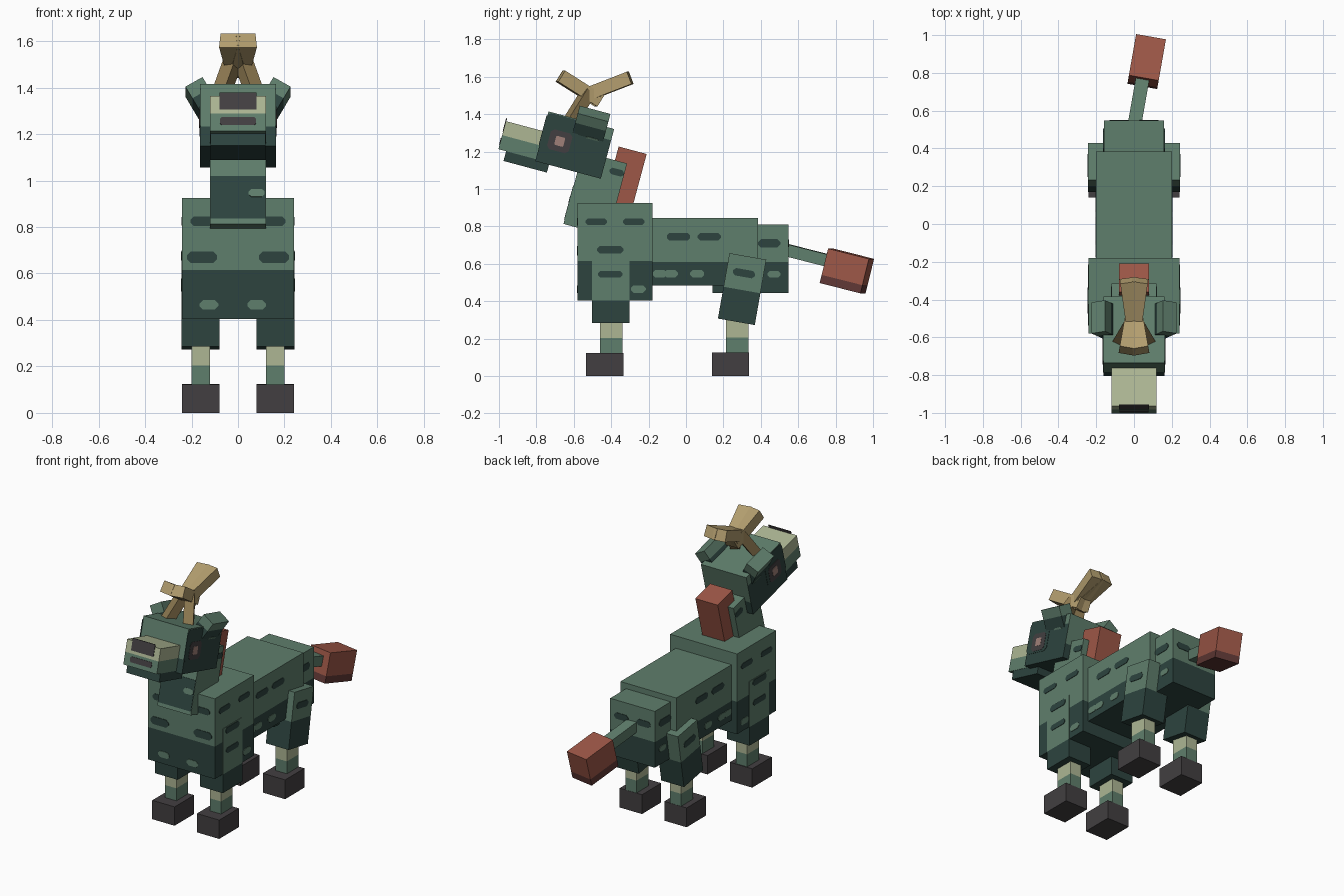
import bpy, bmesh, math
from mathutils import Matrix, Vector, Euler

if "Cube" in bpy.data.objects:
    bpy.data.objects.remove(bpy.data.objects["Cube"])


def material(name, rgb):
    m = bpy.data.materials.new(name)
    lin = [(c / 255 / 12.92 if c < 11 else ((c / 255 + 0.055) / 1.055) ** 2.4) for c in rgb]
    m.diffuse_color = (*lin, 1)
    m.use_nodes = True
    m.node_tree.nodes["Principled BSDF"].inputs["Base Color"].default_value = m.diffuse_color
    return m


GREEN = material("moss green", (95, 126, 108))
TEAL = material("dark teal", (45, 68, 63))
BEIGE = material("pale beige", (173, 182, 148))
TAN = material("antler tan", (178, 157, 110))
BROWN = material("antler base brown", (140, 120, 80))
CHAR = material("charcoal", (66, 63, 65))
RED = material("rust red", (157, 87, 71))
MAROON = material("dark rust", (96, 56, 53))
PINK = material("eye pink", (160, 128, 120))


def add_object(name, bm, matrix, mats):
    bmesh.ops.recalc_face_normals(bm, faces=bm.faces[:])
    mesh = bpy.data.meshes.new(name)
    bm.to_mesh(mesh)
    bm.free()
    for m in mats:
        mesh.materials.append(m)
    ob = bpy.data.objects.new(name, mesh)
    ob.matrix_world = matrix
    bpy.context.collection.objects.link(ob)


def box(name, size, center, mat, rot=(0, 0, 0), split=None, low=None, matrix=None, side_split=None):
    """Box turned by degrees; faces below local height split take the low colour."""
    if matrix is None:
        e = Euler([math.radians(a) for a in rot], 'XYZ')
        matrix = Matrix.Translation(center) @ e.to_matrix().to_4x4()
    bm = bmesh.new()
    bmesh.ops.create_cube(bm, size=1)
    bmesh.ops.scale(bm, vec=size, verts=bm.verts)
    if split is not None:
        side_split = split if side_split is None else side_split
        for h in {split, side_split}:
            bmesh.ops.bisect_plane(bm, geom=bm.verts[:] + bm.edges[:] + bm.faces[:],
                                   plane_co=(0, 0, h), plane_no=(0, 0, 1))
        for f in bm.faces:
            f.normal_update()
            h = side_split if abs(f.normal.x) > 0.5 else split
            f.material_index = int(f.calc_center_median().z < h)
    add_object(name, bm, matrix, [mat, low or mat])
    return matrix, size


def plate(name, part, face, a, z, w, h, mat, cut=0.35, t=0.006):
    """Thin cut-corner marking on a part's x or y face, at side/height a, z."""
    matrix, size = part
    axis, sign = face[0], 1 if face[1] == '+' else -1
    c = matrix.translation
    world = Vector((c.x, a, z)) if axis == 'x' else Vector((a, c.y, z))
    p = matrix.inverted() @ world
    if axis == 'x':
        p.x = sign * size[0] / 2
    else:
        p.y = sign * size[1] / 2
    k = cut * h
    corners = [(w / 2, h / 2 - k), (w / 2 - k, h / 2)]
    corners += [(-x, y) for x, y in reversed(corners)]
    corners += [(-x, -y) for x, y in corners]
    bm = bmesh.new()
    for_x = axis == 'x'
    vs = [bm.verts.new((p.x - t / 2, p.y + u, p.z + v) if for_x else (p.x + u, p.y - t / 2, p.z + v))
          for u, v in corners]
    f = bm.faces.new(vs)
    ext = bmesh.ops.extrude_face_region(bm, geom=[f])
    bmesh.ops.translate(bm, vec=(t, 0, 0) if for_x else (0, t, 0),
                        verts=[g for g in ext['geom'] if isinstance(g, bmesh.types.BMVert)])
    add_object(name, bm, matrix, [mat])


# Torso
chest = box("chest", (0.48, 0.4, 0.52), (0, -0.38, 0.665), GREEN, split=-0.05, low=TEAL)
belly = box("belly", (0.4, 0.6, 0.36), (0, 0.085, 0.665), GREEN, split=-0.055, low=TEAL)
rump = box("rump", (0.32, 0.405, 0.365), (0, 0.345, 0.627), GREEN, split=-0.017, low=TEAL)

# Neck, mane and head share one tilt
TILT = (-15, 0, 0)
neck = box("neck", (0.24, 0.245, 0.4), (0, -0.485, 0.975), GREEN, TILT)
box("mane", (0.16, 0.155, 0.4), (0, -0.337, 1.014), RED, TILT)
head = box("head", (0.325, 0.363, 0.275), (0, -0.595, 1.235), GREEN, TILT,
           split=-0.05, low=TEAL, side_split=0.075)
muzzle = box("muzzle", (0.24, 0.24, 0.155), (0, -0.867, 1.257), BEIGE, TILT, split=0, low=GREEN)
box("jaw", (0.236, 0.24, 0.06), (0, -0.852, 1.148), TEAL, TILT)

# Face and neck front markings
plate("nose", muzzle, 'y-', 0, 1.315, 0.16, 0.075, CHAR, 0)
plate("mouth", muzzle, 'y-', 0, 1.222, 0.155, 0.035, CHAR, 0.2)
plate("neck_bib", neck, 'y-', 0, 0.89, 0.238, 0.19, TEAL, 0)
plate("bib_spot", neck, 'y-', 0.08, 0.91, 0.07, 0.035, GREEN, t=0.009)

# Chest front and rump back markings
for x in (-0.155, 0.155):
    plate("chest_spot", chest, 'y-', x, 0.67, 0.13, 0.05, TEAL)
    plate("chest_high_spot", chest, 'y-', x, 0.825, 0.1, 0.04, TEAL)
for x in (-0.125, 0.08):
    plate("chest_low_spot", chest, 'y-', x, 0.465, 0.08, 0.04, GREEN)
for x in (-0.08, 0.08):
    plate("rump_back_spot", rump, 'y+', x, 0.71, 0.1, 0.04, TEAL)

for s, side, face in ((1, "right", 'x+'), (-1, "left", 'x-')):
    # Front leg
    leg = box(side + "_front_thigh", (0.163, 0.2, 0.415), (s * 0.1615, -0.403, 0.4925),
              GREEN, split=-0.0875, low=TEAL)
    box(side + "_front_shin", (0.08, 0.12, 0.18), (s * 0.16, -0.4, 0.2), BEIGE, split=0.003, low=GREEN)
    box(side + "_front_hoof", (0.16, 0.2, 0.122), (s * 0.16, -0.435, 0.061), CHAR)
    plate(side + "_front_leg_spot", leg, face, -0.405, 0.675, 0.14, 0.04, TEAL)
    plate(side + "_front_leg_low_spot", leg, face, -0.405, 0.545, 0.13, 0.035, TEAL)

    # Hind leg
    hind = box(side + "_hind_thigh", (0.163, 0.2, 0.355), (s * 0.1615, 0.3, 0.465), GREEN,
               (-10, 0, 0), split=-0.005, low=TEAL)
    box(side + "_hind_shin", (0.08, 0.12, 0.2), (s * 0.16, 0.275, 0.21), BEIGE, split=-0.005, low=GREEN)
    box(side + "_hind_hoof", (0.16, 0.197, 0.125), (s * 0.16, 0.238, 0.0625), CHAR)
    plate(side + "_hind_leg_spot", hind, face, 0.31, 0.55, 0.12, 0.04, TEAL)

    # Flank markings
    for y in (-0.48, -0.28):
        plate(side + "_shoulder_spot", chest, face, y, 0.825, 0.115, 0.035, TEAL)
    plate(side + "_shoulder_low_spot", chest, face, -0.255, 0.465, 0.08, 0.04, GREEN)
    for y in (-0.04, 0.125):
        plate(side + "_belly_spot", belly, face, y, 0.745, 0.125, 0.04, TEAL)
    for y in (-0.14, -0.08, 0.06):
        plate(side + "_belly_low_spot", belly, face, y, 0.547, 0.075, 0.04, GREEN)
    plate(side + "_rump_spot", rump, face, 0.445, 0.71, 0.12, 0.045, TEAL)
    plate(side + "_rump_low_spot", rump, face, 0.47, 0.545, 0.07, 0.035, GREEN)
    plate(side + "_neck_spot", neck, face, -0.37, 1.09, 0.08, 0.035, TEAL)

    # Eye
    plate(side + "_eye_patch", head, face, -0.675, 1.29, 0.19, 0.2, TEAL, 0.1, t=0.004)
    plate(side + "_eye_ring", head, face, -0.675, 1.255, 0.12, 0.11, CHAR, 0.15, t=0.007)
    plate(side + "_eye", head, face, -0.675, 1.255, 0.05, 0.05, PINK, 0.1, t=0.0095)

    # Ear leaning outward
    roll = Matrix.Rotation(math.radians(s * 30), 4, 'Y')
    ear_m = Matrix.Translation((s * 0.137, -0.515, 1.315)) @ Matrix.Rotation(math.radians(-15), 4, 'X') @ roll
    ear = box(side + "_ear", (0.085, 0.17, 0.21), None, GREEN, matrix=ear_m, split=0.045, low=TEAL)
    plate(side + "_ear_spot", ear, face, -0.5, 1.27, 0.08, 0.035, GREEN)

    # Antler: stem with forward and backward tines
    base, tip = Vector((s * 0.078, -0.62, 1.36)), Vector((s * 0.02, -0.52, 1.52))
    q = (tip - base).to_track_quat('Z', 'Y').to_matrix().to_4x4()
    box(side + "_antler_stem", (0.06, 0.06, (tip - base).length), None, BROWN,
        matrix=Matrix.Translation((base + tip) / 2) @ q)
    box(side + "_front_tine", (0.085, 0.25, 0.07), (s * 0.018, -0.567, 1.537), TAN, (-32, 0, s * 10))
    box(side + "_back_tine", (0.085, 0.22, 0.07), (s * 0.018, -0.4, 1.555), TAN, (21, 0, -s * 8))

# Tail, swung to one side
box("tail", (0.072, 0.3, 0.065), (0.028, 0.67, 0.64), GREEN, (-14, 0, -10))
box("tail_tuft", (0.16, 0.228, 0.19), (0.067, 0.86, 0.562), RED, (-14, 0, -10), split=-0.05, low=MAROON)
